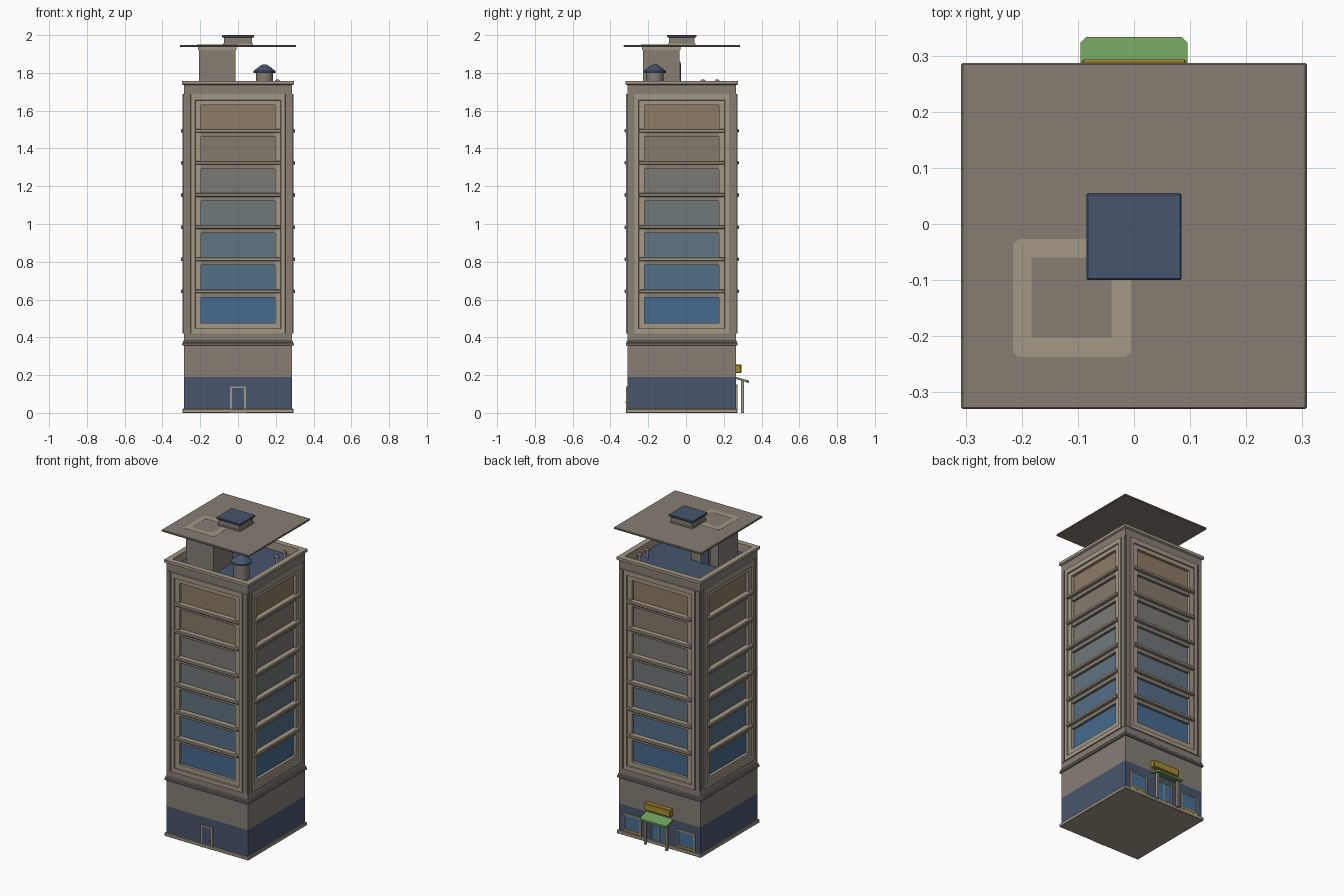
import bpy, bmesh, math
from mathutils import Matrix, Vector

if "Cube" in bpy.data.objects:
    bpy.data.objects.remove(bpy.data.objects["Cube"])

CY = -0.0225   # tower axis in y
H = 0.287      # tower half width


def mat(name, r, g, b):
    m = bpy.data.materials.new(name)
    m.diffuse_color = [((c / 255 + 0.055) / 1.055) ** 2.4 for c in (r, g, b)] + [1]
    m.use_nodes = True
    m.node_tree.nodes["Principled BSDF"].inputs["Base Color"].default_value = m.diffuse_color
    return m


WALL = mat("wall", 134, 126, 116)
TRIM = mat("trim", 163, 152, 134)
BLUE = mat("blue", 72, 85, 110)
GREEN = mat("green", 112, 160, 92)
YELLOW = mat("yellow", 165, 138, 48)
SHOP = mat("shop_glass", 72, 112, 150)


def finish(bm, name, m, bevel=0, k=0):
    """Store the mesh; k quarter turns carry a front part to another side."""
    if k:
        bmesh.ops.rotate(bm, verts=bm.verts, cent=(0, CY, 0),
                         matrix=Matrix.Rotation(k * math.pi / 2, 3, 'Z'))
    bmesh.ops.recalc_face_normals(bm, faces=bm.faces)
    me = bpy.data.meshes.new(name)
    bm.to_mesh(me)
    bm.free()
    me.materials.append(m)
    ob = bpy.data.objects.new(name, me)
    bpy.context.collection.objects.link(ob)
    if bevel:
        mod = ob.modifiers.new("bevel", 'BEVEL')
        mod.width, mod.segments = bevel, 1
    return ob


def box(name, x, y, z, m, bevel=0, k=0):
    bm = bmesh.new()
    bmesh.ops.create_cube(bm, size=1)
    for v in bm.verts:
        v.co = Vector([(r[0] + r[1]) / 2 + c * (r[1] - r[0]) for r, c in zip((x, y, z), v.co)])
    return finish(bm, name, m, bevel, k)


def square_box(name, h, z, m, bevel=0):
    return box(name, (-h, h), (CY - h, CY + h), z, m, bevel)


def side_box(name, k, u, d, z, m, bevel=0):
    """Box on facade k: u sideways, d outward distance from the axis."""
    return box(name, u, (CY - d[1], CY - d[0]), z, m, bevel, k)


def loft(name, loops, m, k=0, ring=True):
    """Bridge matching loops; ring joins last to first, else ends are capped."""
    bm = bmesh.new()
    vs = [[bm.verts.new(p) for p in lp] for lp in loops]
    n = len(vs[0])
    pairs = list(zip(vs, vs[1:])) + ([(vs[-1], vs[0])] if ring else [])
    for a, b in pairs:
        for i in range(n):
            j = (i + 1) % n
            bm.faces.new((a[i], a[j], b[j], b[i]))
    if not ring:
        bm.faces.new(vs[0])
        bm.faces.new(vs[-1])
    return finish(bm, name, m, 0, k)


def rect(u, z0, z1, d, c=0):
    return [(c - u, CY - d, z0), (c + u, CY - d, z0), (c + u, CY - d, z1), (c - u, CY - d, z1)]


def square(h, z):
    return [(-h, CY - h, z), (h, CY - h, z), (h, CY + h, z), (-h, CY + h, z)]


def lathe(name, x, y, profile, m, n=16):
    loops = [[(x + r * math.cos(2 * math.pi * i / n), y + r * math.sin(2 * math.pi * i / n), z)
              for i in range(n)] for r, z in profile]
    ob = loft(name, loops, m, ring=False)
    bpy.context.view_layer.objects.active = ob
    ob.select_set(True)
    bpy.ops.object.shade_smooth_by_angle(angle=math.radians(40))
    ob.select_set(False)


def frame(name, k, c, u, z0, z1, t=0.009):
    """Flat border around a ground floor opening."""
    a, b = H - 0.004, H + 0.007
    loft(name, [rect(u, z0, z1, a, c), rect(u, z0, z1, b, c),
                rect(u - t, z0 + t, z1 - t, b, c), rect(u - t, z0 + t, z1 - t, a, c)], TRIM, k)


# podium
square_box("base_plinth", 0.295, (0, 0.022), TRIM, 0.003)
square_box("podium_lower", H, (0.02, 0.19), BLUE)
square_box("podium_upper", H, (0.19, 0.36), WALL)
square_box("podium_ledge", 0.296, (0.356, 0.37), WALL, 0.003)
square_box("podium_ledge_cap", 0.292, (0.37, 0.382), TRIM, 0.003)

# four facades: stepped frame, gradient panes, spandrels and sun bars
glass = []
for i in range(7):
    t = i / 6
    lo, mid, hi = (70, 106, 142), (112, 120, 122), (143, 124, 102)
    a, b, f = (lo, mid, t * 2) if t < 0.5 else (mid, hi, t * 2 - 1)
    glass.append(mat(f"glass_{i}", *[p + (q - p) * f for p, q in zip(a, b)]))
for k in range(4):
    loft("facade_wall", [rect(H, 0.38, 1.74, H), rect(0.25, 0.42, 1.687, H),
                         rect(0.25, 0.42, 1.687, 0.28), rect(H, 0.38, 1.74, 0.28)], WALL, k)
    for s in (-1, 1):
        side_box("corner_strip", k, sorted((s * 0.282, s * 0.258)), (0.28, 0.291), (0.42, 1.687), WALL)
    loft("facade_frame", [rect(0.252, 0.418, 1.689, 0.27), rect(0.25, 0.42, 1.687, 0.294),
                          rect(0.228, 0.446, 1.657, 0.294), rect(0.226, 0.448, 1.655, 0.286),
                          rect(0.196, 0.477, 1.63, 0.286), rect(0.196, 0.477, 1.63, 0.262)], TRIM, k)
    for i in range(7):
        z = 0.477 + i * 0.17
        side_box("window_pane", k, (-0.2, 0.2), (0.25, 0.268), (z - 0.005, z + 0.14), glass[i])
        if i < 6:
            side_box("spandrel", k, (-0.2, 0.2), (0.25, 0.284), (z + 0.135, z + 0.17), WALL)
            side_box("sun_bar", k, (-0.228, 0.228), (0.26, 0.303), (z + 0.157, z + 0.176), TRIM, 0.004)

# parapet and roof
loft("parapet", [square(H, 1.735), square(0.297, 1.74), square(0.297, 1.757),
                 square(0.262, 1.757), square(0.262, 1.69), square(H - 0.01, 1.69)], TRIM)
square_box("roof_floor", 0.275, (1.68, 1.705), BLUE)

# stair house with back door, carrying the large top slab
box("stair_house", (-0.206, -0.012), (-0.228, -0.034), (1.7, 1.94), WALL)
box("stair_house_cornice", (-0.212, -0.008), (-0.234, -0.03), (1.922, 1.936), TRIM)
box("stair_house_door_frame", (-0.15, -0.07), (-0.036, -0.029), (1.7, 1.86), TRIM)
box("stair_house_door", (-0.14, -0.08), (-0.032, -0.027), (1.7, 1.85), BLUE)
box("top_slab", (-0.308, 0.308), (-0.33, 0.287), (1.936, 1.948), WALL, 0.003)


def chamfered(x0, x1, y0, y1, c, z):
    return [(x0 + c, y0, z), (x1 - c, y0, z), (x1, y0 + c, z), (x1, y1 - c, z),
            (x1 - c, y1, z), (x0 + c, y1, z), (x0, y1 - c, z), (x0, y0 + c, z)]


outer, inner = (-0.216, -0.005, -0.237, -0.027, 0.01), (-0.183, -0.04, -0.203, -0.06, 0.0005)
loft("slab_ring_trim", [chamfered(*outer, 1.94), chamfered(*outer, 1.949),
                        chamfered(*inner, 1.949), chamfered(*inner, 1.94)], TRIM)
box("hatch_base", (-0.074, 0.074), (-0.09, 0.044), (1.945, 1.99), WALL)
box("hatch_foot", (-0.079, 0.079), (-0.095, 0.049), (1.945, 1.955), TRIM)
box("hatch_cap", (-0.085, 0.085), (-0.1, 0.055), (1.987, 2.0), BLUE, 0.003)

# roof tank and small vents
lathe("tank_body", 0.14, -0.165, [(0.046, 1.7), (0.046, 1.805)], WALL)
lathe("tank_cap", 0.14, -0.165, [(0.058, 1.8), (0.058, 1.81), (0.03, 1.832), (0.01, 1.845)], BLUE)
for y in (0.09, 0.165):
    lathe("vent_pipe", 0.21, y, [(0.008, 1.7), (0.008, 1.75)], TRIM, 10)
    lathe("vent_cap", 0.21, y, [(0.015, 1.747), (0.015, 1.756), (0.006, 1.766)], WALL, 10)

# front service door
frame("front_door_frame", 0, 0, 0.042, 0.0, 0.14)
side_box("front_door", 0, (-0.035, 0.035), (0.27, H + 0.003), (0.005, 0.133), BLUE)
side_box("front_door_knob", 0, (0.016, 0.024), (0.28, H + 0.011), (0.05, 0.06), TRIM)

# back shop front: two windows, double door
for s in (-1, 1):
    frame("shop_window_frame", 2, s * 0.19, 0.062, 0.015, 0.14)
    side_box("shop_window", 2, (s * 0.19 - 0.054, s * 0.19 + 0.054), (0.27, H + 0.002), (0.022, 0.133), SHOP)
    side_box("shop_window_stripe", 2, (s * 0.19 - 0.053, s * 0.19 + 0.053), (0.27, H + 0.004), (0.027, 0.038), YELLOW)
    side_box("entrance_door", 2, sorted((s * 0.003, s * 0.052)), (0.27, H + 0.003), (0.01, 0.14), SHOP)
    side_box("awning_post", 2, (s * 0.075 - 0.007, s * 0.075 + 0.007), (0.315, 0.329), (0, 0.172), TRIM)
frame("entrance_frame", 2, 0, 0.06, 0.0, 0.15)
side_box("entrance_mullion", 2, (-0.004, 0.004), (0.27, H + 0.006), (0.005, 0.145), TRIM)

# sloping awning with clipped corners, and sign board above
plan = [(-0.095, 0.26), (0.095, 0.26), (0.095, 0.323), (0.085, 0.333), (-0.085, 0.333), (-0.095, 0.323)]
loft("awning", [[(x, y, z - (y - 0.26) * 0.29) for x, y in plan] for z in (0.18, 0.192)], GREEN, ring=False)
box("sign_board", (-0.094, 0.094), (0.26, 0.293), (0.21, 0.256), YELLOW, 0.004)
